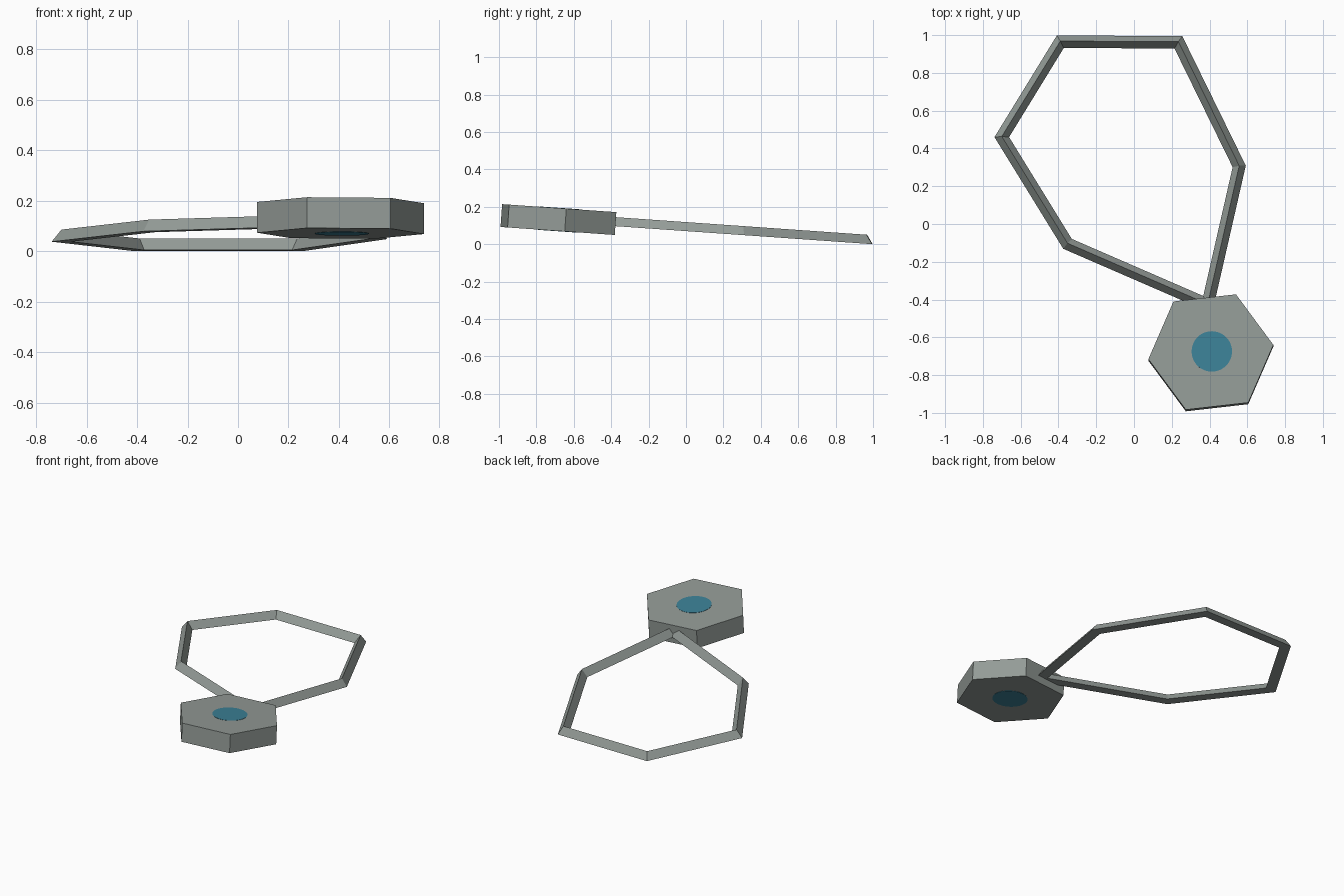
import bpy, math
from mathutils import Vector

if "Cube" in bpy.data.objects:
    bpy.data.objects.remove(bpy.data.objects["Cube"])

SLOPE = 0.07  # the whole piece leans, rising toward the front


def material(name, rgb):
    m = bpy.data.materials.new(name)
    m.diffuse_color = (*rgb, 1)
    m.use_nodes = True
    m.node_tree.nodes["Principled BSDF"].inputs["Base Color"].default_value = m.diffuse_color
    return m


grey = material("grey metal", (0.295, 0.33, 0.31))
blue = material("blue inlay", (0.045, 0.22, 0.31))


def tilt(x, y, z):
    return (x, y + SLOPE * z, z + SLOPE * (1 - y))


def make(name, verts, faces, mat):
    me = bpy.data.meshes.new(name)
    me.from_pydata([tilt(*v) for v in verts], [], faces)
    me.materials.append(mat)
    ob = bpy.data.objects.new(name, me)
    bpy.context.collection.objects.link(ob)
    return ob


def prism(name, cx, cy, radius, sides, turn, z0, z1, mat):
    angles = [turn + 2 * math.pi * i / sides for i in range(sides)]
    verts = [(cx + radius * math.cos(a), cy + radius * math.sin(a), z)
             for z in (z0, z1) for a in angles]
    faces = [tuple(reversed(range(sides))), tuple(range(sides, 2 * sides))]
    for i in range(sides):
        j = (i + 1) % sides
        faces.append((i, j, j + sides, i + sides))
    return make(name, verts, faces, mat)


# six-cornered band with a triangular section, mitred at each corner
path = [Vector(p) for p in ((0.39, -0.427), (0.557, 0.305), (0.235, 0.962),
                            (-0.39, 0.965), (-0.70, 0.46), (-0.352, -0.105))]
half, ridge = 0.033, 0.048
n = len(path)
verts, faces = [], []
for i, p in enumerate(path):
    d0 = (p - path[i - 1]).normalized()
    d1 = (path[(i + 1) % n] - p).normalized()
    n0, n1 = Vector((d0.y, -d0.x)), Vector((d1.y, -d1.x))
    miter = (n0 + n1) / (1 + n0.dot(n1)) * half
    verts += [(*(p + miter), 0), (*p, ridge), (*(p - miter), 0)]
    for k in range(3):
        a, b, j = 3 * i, 3 * ((i + 1) % n), (k + 1) % 3
        faces.append((a + k, b + k, b + j, a + j))
make("ring_band", verts, faces, grey)

# hexagonal pendant and the inlay showing on both faces
prism("pendant", 0.407, -0.683, 0.333, 6, math.radians(6.5), -0.047, 0.075, grey)
prism("round_inlay", 0.412, -0.68, 0.107, 48, 0, -0.0485, 0.0765, blue)
